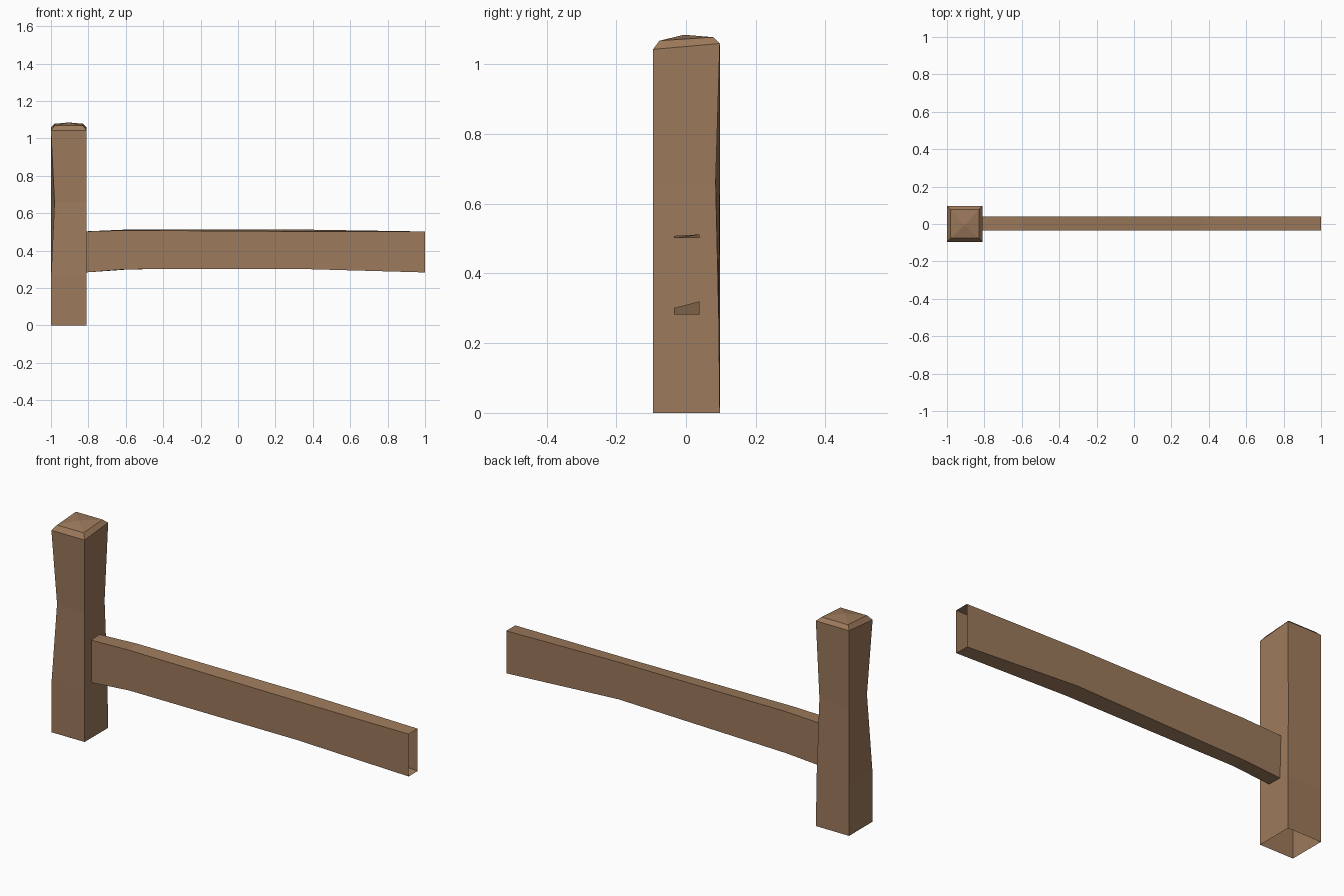
import bpy, bmesh

if "Cube" in bpy.data.objects:
    bpy.data.objects.remove(bpy.data.objects["Cube"])

wood = bpy.data.materials.new("brown wood")
wood.diffuse_color = (0.335, 0.193, 0.105, 1)
wood.use_nodes = True
wood.node_tree.nodes["Principled BSDF"].inputs["Base Color"].default_value = wood.diffuse_color


def loft(name, rings, apex=None):
    """Join four-cornered rings into an open tube, optionally closed by an apex."""
    bm = bmesh.new()
    loops = [[bm.verts.new(p) for p in ring] for ring in rings]
    for a, b in zip(loops, loops[1:]):
        for i in range(4):
            j = (i + 1) % 4
            bm.faces.new((a[i], a[j], b[j], b[i]))
    if apex:
        tip = bm.verts.new(apex)
        for i in range(4):
            bm.faces.new((loops[-1][i], loops[-1][(i + 1) % 4], tip))
    me = bpy.data.meshes.new(name)
    bm.to_mesh(me)
    bm.free()
    me.materials.append(wood)
    ob = bpy.data.objects.new(name, me)
    bpy.context.collection.objects.link(ob)
    return ob


def post_ring(z_front, z_back, pinch_fl=0, pinch_br=0, inset=0):
    """Square section whose front-left and back-right corners can be pinched in."""
    x0, x1, y0, y1 = -1 + inset, -0.81 - inset, -0.095 + inset, 0.097 - inset
    return [(x0 + pinch_fl, y0 + pinch_fl, z_front), (x1, y0, z_front),
            (x1 - pinch_br, y1 - pinch_br, z_back), (x0, y1, z_back)]


# Upright post: open underneath, unevenly whittled, with a bevelled top
loft("upright_post", [
    post_ring(0, 0),
    post_ring(0.27, 0.27, 0.001, 0.003),
    post_ring(0.66, 0.66, 0.019, 0.012),
    post_ring(1.043, 1.06),
    post_ring(1.068, 1.078, inset=0.019),
], apex=(-0.905, -0.005, 1.085))

# Cross beam: hollow, open at the far end, lower edge carved upward
# columns: x, bottom front, bottom back, top front, top back
sections = [(-0.83, 0.282, 0.282, 0.502, 0.502),
            (-0.60, 0.300, 0.298, 0.508, 0.512),
            (0.36, 0.301, 0.320, 0.502, 0.512),
            (1.00, 0.283, 0.283, 0.502, 0.502)]
loft("cross_beam", [[(x, -0.035, bf), (x, 0.039, bb), (x, 0.039, tb), (x, -0.035, tf)]
                    for x, bf, bb, tf, tb in sections])
